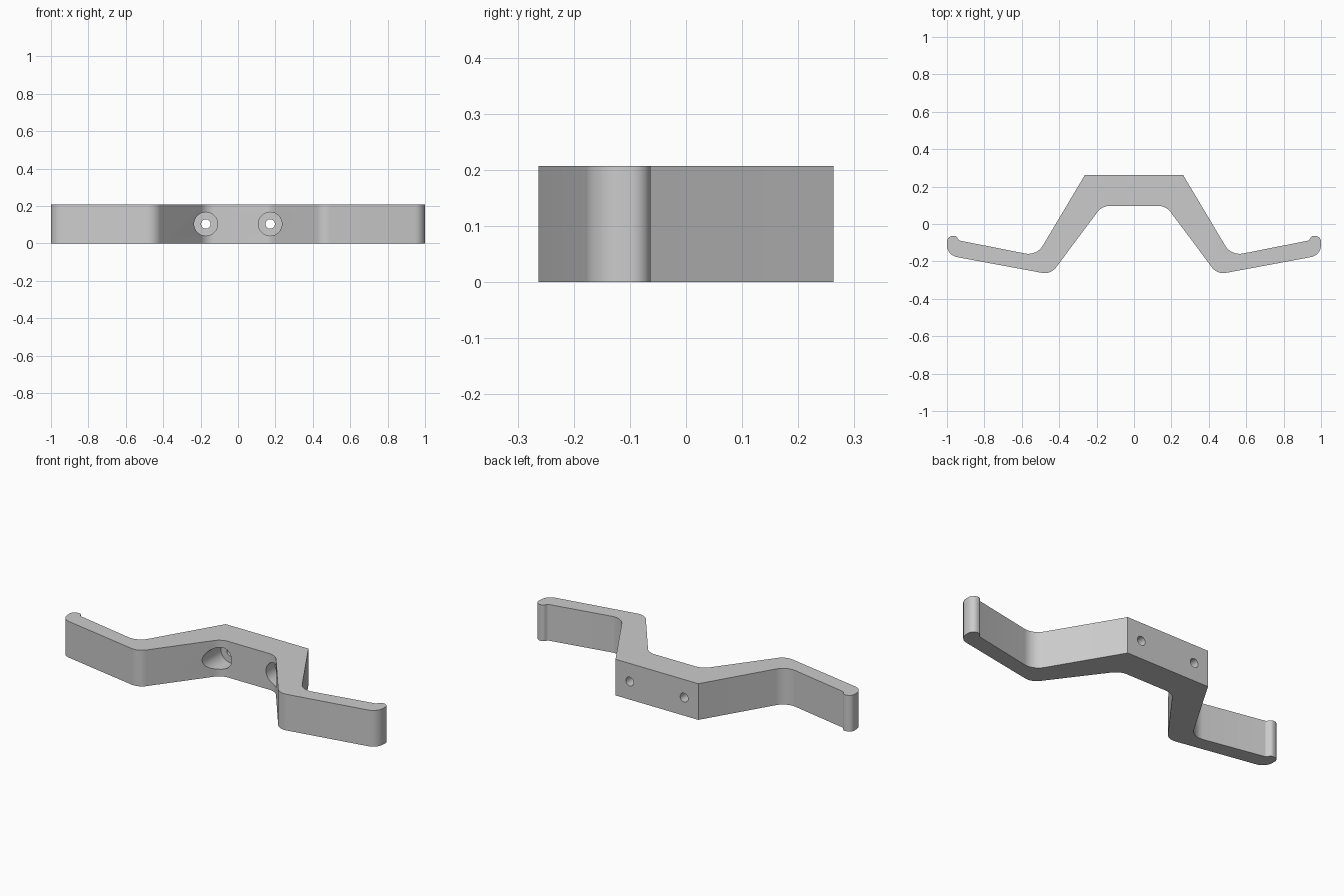
import bpy, bmesh, math
from mathutils import Vector, Matrix

cube = bpy.data.objects.get("Cube")
if cube:
    bpy.data.objects.remove(cube, do_unlink=True)

HEIGHT = 0.207

grey = bpy.data.materials.new("light grey")
grey.use_nodes = True
colour = (0.6, 0.6, 0.6, 1)
grey.diffuse_color = colour
grey.node_tree.nodes["Principled BSDF"].inputs["Base Color"].default_value = colour


def rounded(corners, steps=10):
    """Outline of a polygon given as (x, y, radius), with arcs at the corners."""
    out = []
    for i, (x, y, r) in enumerate(corners):
        p = Vector((x, y))
        if r == 0:
            out.append(p)
            continue
        a = (Vector(corners[i - 1][:2]) - p).normalized()
        b = (Vector(corners[(i + 1) % len(corners)][:2]) - p).normalized()
        half = a.angle(b) / 2
        centre = p + (a + b).normalized() * r / math.sin(half)
        start = p + a * r / math.tan(half) - centre
        end = p + b * r / math.tan(half) - centre
        turn = math.atan2(start.x * end.y - start.y * end.x, start.dot(end))
        for k in range(steps + 1):
            out.append(centre + Matrix.Rotation(turn * k / steps, 2) @ start)
    return out


def to_object(bm, name):
    bmesh.ops.recalc_face_normals(bm, faces=bm.faces)
    mesh = bpy.data.meshes.new(name)
    bm.to_mesh(mesh)
    bm.free()
    mesh.materials.append(grey)
    obj = bpy.data.objects.new(name, mesh)
    bpy.context.collection.objects.link(obj)
    return obj


# Left half of the outline, from the back plate round the arm to the recess
half = [
    (0.262, 0.263, 0),
    (0.52, -0.17, 0.09),
    (0.936, -0.088, 0.015),
    (0.95, -0.063, 0.02),
    (1.0, -0.063, 0.033),
    (1.0, -0.167, 0.065),
    (0.445, -0.270, 0.075),
    (0.171, 0.097, 0.085),
]
outline = rounded(half + [(-x, y, r) for x, y, r in reversed(half)])

# Bracket body
bm = bmesh.new()
face = bm.faces.new([bm.verts.new((p.x, p.y, 0)) for p in outline])
top = bmesh.ops.extrude_face_region(bm, geom=[face])["geom"]
bmesh.ops.translate(bm, vec=(0, 0, HEIGHT),
                    verts=[v for v in top if isinstance(v, bmesh.types.BMVert)])
bracket = to_object(bm, "bracket")


# Screw holes with wide bores for the screw heads
def drill(x, radius, y0, y1):
    bm = bmesh.new()
    place = (Matrix.Translation((x, (y0 + y1) / 2, HEIGHT / 2))
             @ Matrix.Rotation(math.pi / 2, 4, 'X'))
    bmesh.ops.create_cone(bm, cap_ends=True, segments=48, radius1=radius,
                          radius2=radius, depth=y1 - y0, matrix=place)
    cutter = to_object(bm, "hole_cutter")
    cutter.hide_render = True
    bpy.context.view_layer.objects.active = bracket
    cut = bracket.modifiers.new("hole", 'BOOLEAN')
    cut.operation = 'DIFFERENCE'
    cut.solver = 'EXACT'
    cut.object = cutter
    bpy.ops.object.modifier_apply(modifier=cut.name)
    bpy.data.objects.remove(cutter, do_unlink=True)


for x in (-0.172, 0.172):
    drill(x, 0.063, -0.4, 0.18)
    drill(x, 0.025, 0.1, 0.4)

bpy.ops.object.select_all(action='DESELECT')
bracket.select_set(True)
bpy.context.view_layer.objects.active = bracket
bpy.ops.object.shade_smooth_by_angle(angle=math.radians(30))
